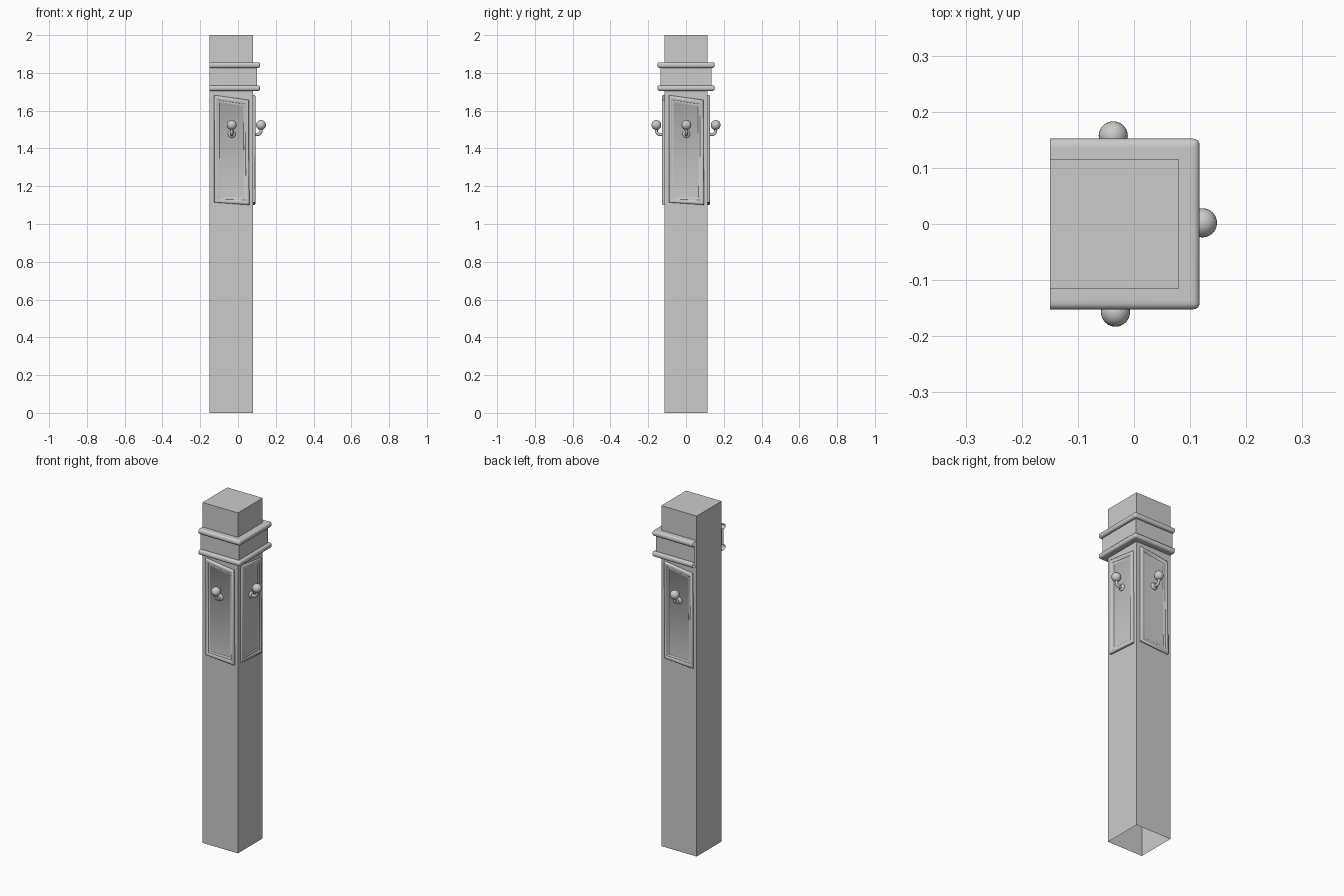
import bpy, bmesh, math
from mathutils import Matrix, Vector

if "Cube" in bpy.data.objects:
    bpy.data.objects.remove(bpy.data.objects["Cube"])

H = 0.115                                   # half width of the post
CENTRE = Matrix.Translation((-0.035, 0, 0))


def finish(name, bm, matrix=Matrix.Identity(4), smooth=True):
    bmesh.ops.remove_doubles(bm, verts=bm.verts, dist=1e-5)
    bmesh.ops.recalc_face_normals(bm, faces=bm.faces)
    mesh = bpy.data.meshes.new(name)
    bm.to_mesh(mesh)
    bm.free()
    mesh.transform(matrix)
    ob = bpy.data.objects.new(name, mesh)
    bpy.context.collection.objects.link(ob)
    if smooth:
        bpy.ops.object.select_all(action='DESELECT')
        ob.select_set(True)
        bpy.context.view_layer.objects.active = ob
        bpy.ops.object.shade_smooth_by_angle(angle=math.radians(40))
    return ob


def loft(bm, rows, closed):
    """Join rows of points with quads; returns the last row of vertices."""
    vs = [[bm.verts.new(p) for p in row] for row in rows]
    n = len(vs[0])
    for a, b in zip(vs, vs[1:]):
        for i in range(n if closed else n - 1):
            j = (i + 1) % n
            quad = (a[i], a[j], b[j], b[i])
            bm.faces.new(quad)
    return vs[-1]


# Post: open underneath
bm = bmesh.new()
base = [(-H, -H), (H, -H), (H, H), (-H, H)]
top = loft(bm, [[(x, y, z) for x, y in base] for z in (0, 2)], True)
bm.faces.new(top)
finish("post", bm, CENTRE, False)

# Collar: moulding profile (offset, z) carried round three sides
lip = [(0.020, 0), (0.028, 0), (0.034, 0.003), (0.037, 0.009),
       (0.037, 0.020), (0.034, 0.026), (0.028, 0.029), (0.020, 0.029)]
profile = [(0, 1.705)] + [(d, 1.705 + z) for d, z in lip]
profile += [(d, 1.827 + z) for d, z in lip] + [(0, 1.856)]


def collar_row(d, z):
    r = max(d - 0.026, 0)
    c = H + d - r
    pts = [(-H, -H - d, z)]
    for sign, start in ((-1, -90), (1, 0)):
        for k in range(5):
            a = math.radians(start + k * 22.5)
            pts.append((c + r * math.cos(a), sign * c + r * math.sin(a), z))
    return pts + [(-H, H + d, z)]


bm = bmesh.new()
loft(bm, [collar_row(d, z) for d, z in profile], False)
finish("collar", bm, CENTRE)

# Skewed panel: outer and inner corners (u, z), and frame section (t, height)
outer = [Vector(p) for p in ((-0.091, 1.682), (0.092, 1.657), (0.095, 1.101), (-0.091, 1.114))]
inner = [Vector(p) for p in ((-0.063, 1.643), (0.064, 1.622), (0.067, 1.140), (-0.063, 1.140))]
section = [(0, 0), (0, 0.007), (0.08, 0.011), (0.2, 0.013), (0.4, 0.013),
           (0.55, 0.011), (0.65, 0.007), (0.9, 0.006), (1, 0.003)]


def panel(name, matrix):
    bm = bmesh.new()
    rows = []
    for t, h in section:
        row = [o.lerp(i, t) for o, i in zip(outer, inner)]
        rows.append([(p.x, -H - h, p.y) for p in row])
    bm.faces.new(loft(bm, rows, True))
    finish(name, bm, matrix)


# Hook: wall rose, bent stem and ball
def hook(name, matrix):
    bm = bmesh.new()
    path = [(0.002, 1.476), (0.015, 1.474)]
    for k in range(7):
        a = math.radians(-90 + 15 * k)
        path.append((0.022 + 0.020 * math.cos(a), 1.494 + 0.020 * math.sin(a)))
    path.append((0.042, 1.51))
    rows = []
    for i, p in enumerate(path):
        q0, q1 = path[max(i - 1, 0)], path[min(i + 1, len(path) - 1)]
        t = Vector((q1[0] - q0[0], q1[1] - q0[1])).normalized()
        row = []
        for k in range(12):
            a = math.tau * k / 12
            s = 0.008 * math.sin(a)
            row.append((0.002 + 0.008 * math.cos(a), -H - p[0] + t.y * s, p[1] + t.x * s))
        rows.append(row)
    loft(bm, rows, True)
    rose = []
    for r, h in ((0.020, 0.002), (0.020, 0.006), (0.017, 0.010), (0.010, 0.012), (0.006, 0.013)):
        rose.append([(0.002 + r * math.cos(math.tau * k / 20), -H - h,
                      1.476 + r * math.sin(math.tau * k / 20)) for k in range(20)])
    bm.faces.new(loft(bm, rose, True))
    bmesh.ops.create_uvsphere(bm, u_segments=24, v_segments=14, radius=0.026,
                              matrix=Matrix.Translation((0.002, -H - 0.042, 1.524)))
    finish(name, bm, matrix)


for side, angle in (("front", 0), ("right", 90), ("back", 180)):
    m = CENTRE @ Matrix.Rotation(math.radians(angle), 4, 'Z')
    panel(side + "_panel", m)
    hook(side + "_hook", m)
